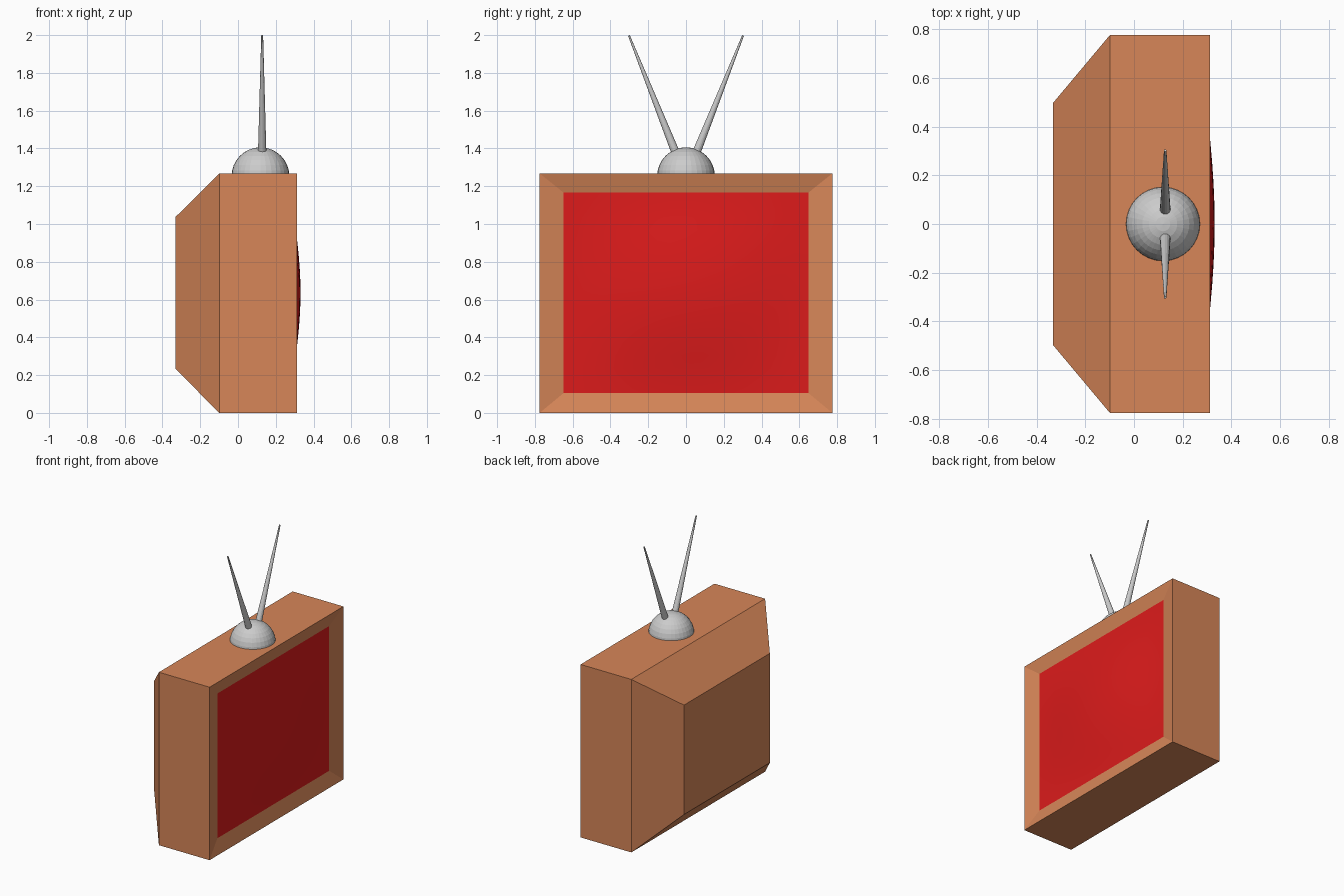
import bpy, bmesh
from mathutils import Matrix, Vector

if "Cube" in bpy.data.objects:
    bpy.data.objects.remove(bpy.data.objects["Cube"])


def material(name, rgb):
    m = bpy.data.materials.new(name)
    m.diffuse_color = (*rgb, 1)
    m.use_nodes = True
    m.node_tree.nodes["Principled BSDF"].inputs["Base Color"].default_value = m.diffuse_color
    return m


def finish(bm, name, mat=None, smooth=False):
    for f in bm.faces:
        f.smooth = smooth
    me = bpy.data.meshes.new(name)
    bm.to_mesh(me)
    bm.free()
    if mat:
        me.materials.append(mat)
    ob = bpy.data.objects.new(name, me)
    bpy.context.collection.objects.link(ob)
    return ob


wood = material("wood", (0.68, 0.24, 0.098))
red = material("screen_red", (0.72, 0.011, 0.011))

# Cabinet: rectangular rings (x, half width, bottom, top) from back panel to recessed bezel
RINGS = [(-0.332, 0.497, 0.234, 1.036),
         (-0.099, 0.775, 0.0, 1.268),
         (0.312, 0.775, 0.0, 1.268),
         (0.286, 0.648, 0.105, 1.166)]
bm = bmesh.new()
loops = [[bm.verts.new((x, y, z)) for y, z in ((-w, lo), (w, lo), (w, hi), (-w, hi))]
         for x, w, lo, hi in RINGS]
bm.faces.new(loops[0][::-1])
for a, b in zip(loops, loops[1:]):
    for i in range(4):
        j = (i + 1) % 4
        bm.faces.new((a[i], a[j], b[j], b[i]))
finish(bm, "cabinet", wood)

# Screen: grid bulging out of the bezel
edge_x, half_w, lo, hi = RINGS[-1]
bm = bmesh.new()
bmesh.ops.create_grid(bm, x_segments=16, y_segments=16, size=1)
for v in bm.verts:
    u, w = v.co.x, v.co.y
    bulge = max(0, (1 - u * u) * (1 - w * w)) ** 1.6
    v.co = (edge_x + 0.045 * bulge, u * half_w, (lo + hi) / 2 + w * (hi - lo) / 2)
finish(bm, "screen", red, smooth=True)

# Antenna base: dome cut off at the cabinet top
bm = bmesh.new()
bmesh.ops.create_uvsphere(bm, u_segments=32, v_segments=16, radius=0.153,
                          matrix=Matrix.Translation((0.119, 0, 1.253)))
bmesh.ops.bisect_plane(bm, geom=bm.verts[:] + bm.edges[:] + bm.faces[:],
                       plane_co=(0, 0, 1.262), plane_no=(0, 0, 1), clear_inner=True)
finish(bm, "antenna_base")

# Antennas: mirrored pair of tapered rods
for side, name in ((-1, "left_antenna"), (1, "right_antenna")):
    p = Vector((0.128, side * 0.05, 1.365))
    q = Vector((0.128, side * 0.302, 1.998))
    rot = (q - p).to_track_quat('Z', 'Y').to_matrix().to_4x4()
    bm = bmesh.new()
    bmesh.ops.create_cone(bm, cap_ends=True, segments=16, radius1=0.0225, radius2=0.005,
                          depth=(q - p).length,
                          matrix=Matrix.Translation((p + q) / 2) @ rot)
    finish(bm, name)
